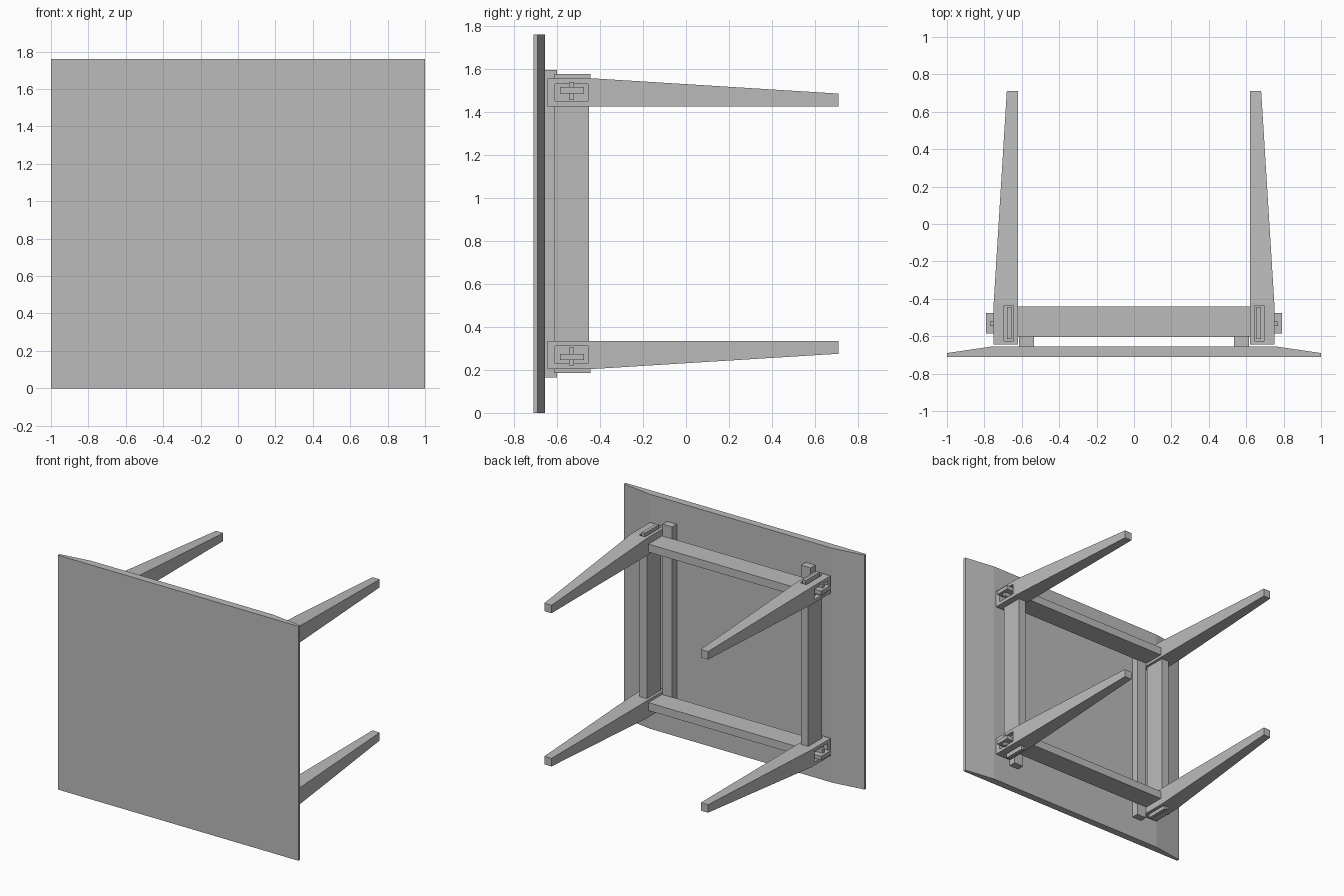
import bpy
import bmesh

if "Cube" in bpy.data.objects:
    bpy.data.objects.remove(bpy.data.objects["Cube"], do_unlink=True)

MID_Z = 0.88  # height of the table's centre line

grey = bpy.data.materials.new("plain grey")
grey.use_nodes = True
colour = (0.5, 0.5, 0.5, 1)
grey.diffuse_color = colour
grey.node_tree.nodes["Principled BSDF"].inputs["Base Color"].default_value = colour


def loft(name, sections):
    """Solid through rectangles (y, x0, x1, z0, z1)."""
    bm = bmesh.new()
    rings = [[bm.verts.new(p) for p in ((a, y, c), (b, y, c), (b, y, d), (a, y, d))]
             for y, a, b, c, d in sections]
    for r, s in zip(rings, rings[1:]):
        for i in range(4):
            j = (i + 1) % 4
            bm.faces.new((r[i], r[j], s[j], s[i]))
    bm.faces.new(rings[0])
    bm.faces.new(rings[-1])
    bmesh.ops.recalc_face_normals(bm, faces=bm.faces)
    mesh = bpy.data.meshes.new(name)
    bm.to_mesh(mesh)
    bm.free()
    mesh.materials.append(grey)
    obj = bpy.data.objects.new(name, mesh)
    bpy.context.collection.objects.link(obj)
    return obj


def box(name, x, y, z):
    return loft(name, [(y[0], *x, *z), (y[1], *x, *z)])


def span(a, b, sign, centre=0):
    """Range mirrored about the centre for the negative side."""
    return tuple(sorted((centre + sign * (a - centre), centre + sign * (b - centre))))


# Table top, thinned towards its left and right edges
TOP = 2 * MID_Z
loft("table_top", [(-0.71, -1, 1, 0, TOP), (-0.69, -1, 1, 0, TOP),
                   (-0.655, -0.76, 0.76, 0, TOP)])

for sx, side in ((1, "left"), (-1, "right")):
    # Long cleat and rail on each side
    box(f"{side}_cleat", span(0.535, 0.615, sx), (-0.655, -0.60), (0.165, TOP - 0.165))
    box(f"{side}_rail", span(0.64, 0.70, sx), (-0.615, -0.45), (0.32, TOP - 0.32))

    for sz, level in ((1, "upper"), (-1, "lower")):
        tag = f"{level}_{side}"

        def zs(a, b):
            return span(a, b, sz, MID_Z)

        # Leg: square head, then tapered on its two outer faces
        head = (*span(0.62, 0.75, sx), *zs(1.425, 1.555))
        foot = (*span(0.62, 0.68, sx), *zs(1.425, 1.485))
        leg = loft(f"{tag}_leg", [(-0.645, *head), (-0.42, *head), (0.71, *foot)])

        # Mortises opened in the outer faces of the head
        cutters = [box(f"{tag}_side_mortise", span(0.715, 0.8, sx), (-0.61, -0.455), zs(1.45, 1.53)),
                   box(f"{tag}_end_mortise", span(0.645, 0.695, sx), (-0.625, -0.435), zs(1.53, 1.6))]
        for cutter in cutters:
            cutter.hide_render = True
            cutter.hide_viewport = True
            cutter.display_type = 'WIRE'
            cut = leg.modifiers.new("mortise", 'BOOLEAN')
            cut.object = cutter
            cut.solver = 'EXACT'

        # Through tenons and the wedge that locks the side one
        box(f"{tag}_end_tenon", span(0.655, 0.68, sx), (-0.615, -0.445), zs(1.50, 1.575))
        box(f"{tag}_side_tenon", span(0.70, 0.79, sx), (-0.585, -0.475), zs(1.485, 1.515))
        box(f"{tag}_wedge", span(0.70, 0.77, sx), (-0.545, -0.52), zs(1.455, 1.54))

# Rails joining the left and right legs
for sz, level in ((1, "upper"), (-1, "lower")):
    box(f"{level}_rail", (-0.64, 0.64), (-0.605, -0.44), span(1.445, 1.505, sz, MID_Z))
